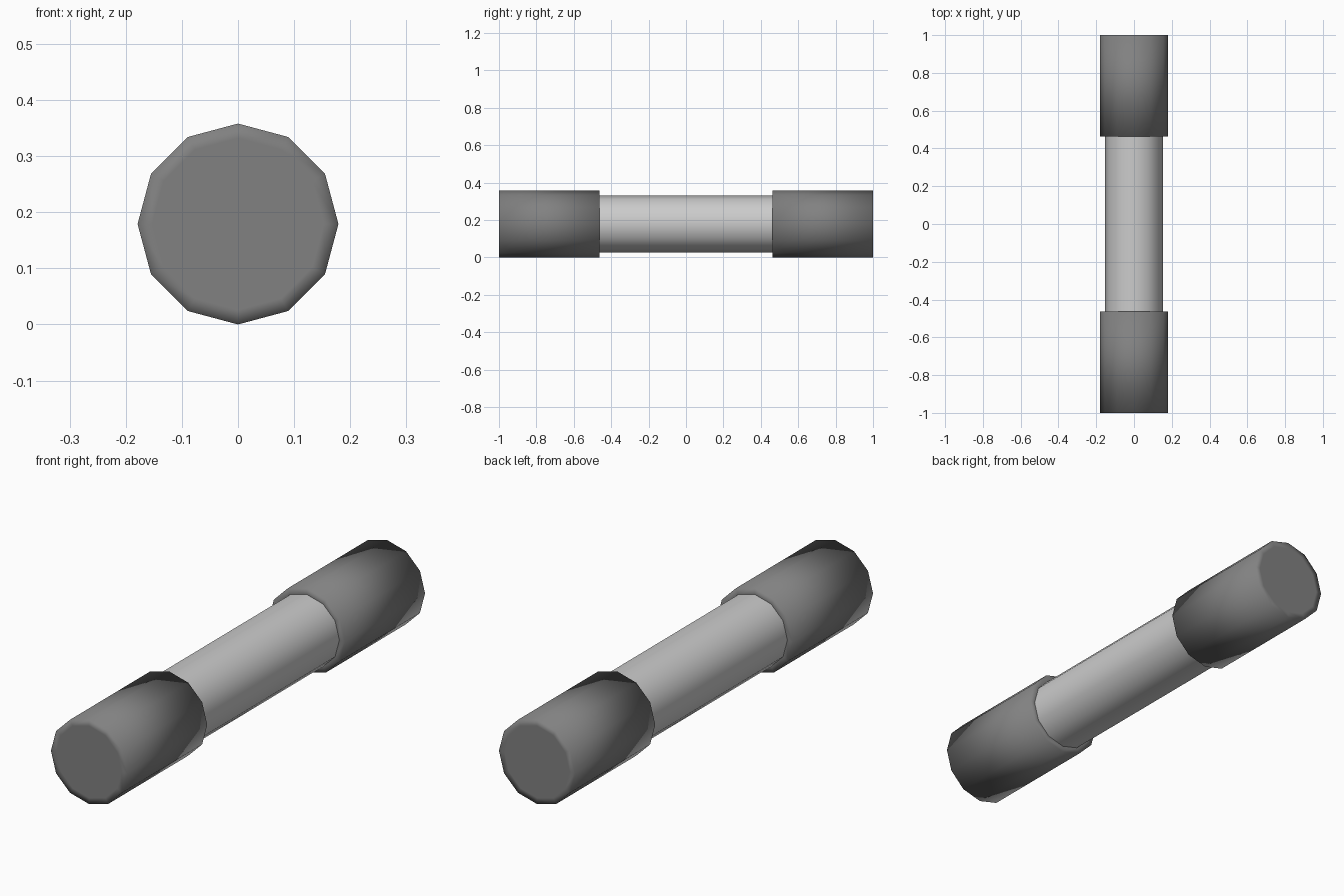
import bpy, bmesh, math

if "Cube" in bpy.data.objects:
    bpy.data.objects.remove(bpy.data.objects["Cube"])

SIDES = 12
R_CAP, R_TUBE = 0.179, 0.153
Y_IN, Y_OUT = 0.462, 1.0


def material(name, grey):
    m = bpy.data.materials.new(name)
    m.diffuse_color = (grey, grey, grey, 1)
    m.use_nodes = True
    m.node_tree.nodes["Principled BSDF"].inputs["Base Color"].default_value = m.diffuse_color
    return m


def lathe(name, profile, closed, mat):
    """Smooth 12-sided solid around the y axis from (radius, y) points."""
    bm = bmesh.new()
    rings = []
    for r, y in profile:
        angles = [2 * math.pi * i / SIDES for i in range(SIDES)]
        rings.append([bm.verts.new((r * math.cos(a), y, R_CAP + r * math.sin(a)))
                      for a in angles])
    for a, b in zip(rings, rings[1:]):
        for i in range(SIDES):
            j = (i + 1) % SIDES
            bm.faces.new((a[i], b[i], b[j], a[j]))
    if closed:
        bm.faces.new(rings[0])
        bm.faces.new(rings[-1])
    bmesh.ops.recalc_face_normals(bm, faces=bm.faces[:])
    for f in bm.faces:
        f.smooth = True
    mesh = bpy.data.meshes.new(name)
    bm.to_mesh(mesh)
    bm.free()
    mesh.materials.append(mat)
    obj = bpy.data.objects.new(name, mesh)
    bpy.context.collection.objects.link(obj)
    return obj


metal = material("cap_metal", 0.22)
glass = material("tube_glass", 0.6)

# Metal end caps: inset ends with soft-shaded rims
for name, s in (("front_cap", -1), ("back_cap", 1)):
    lathe(name, [(R_TUBE, s * Y_IN), (R_CAP, s * Y_IN),
                 (R_CAP, s * Y_OUT), (R_TUBE, s * Y_OUT)], True, metal)

# Glass tube between the caps
lathe("glass_tube", [(R_TUBE, -Y_IN), (R_TUBE, Y_IN)], False, glass)
